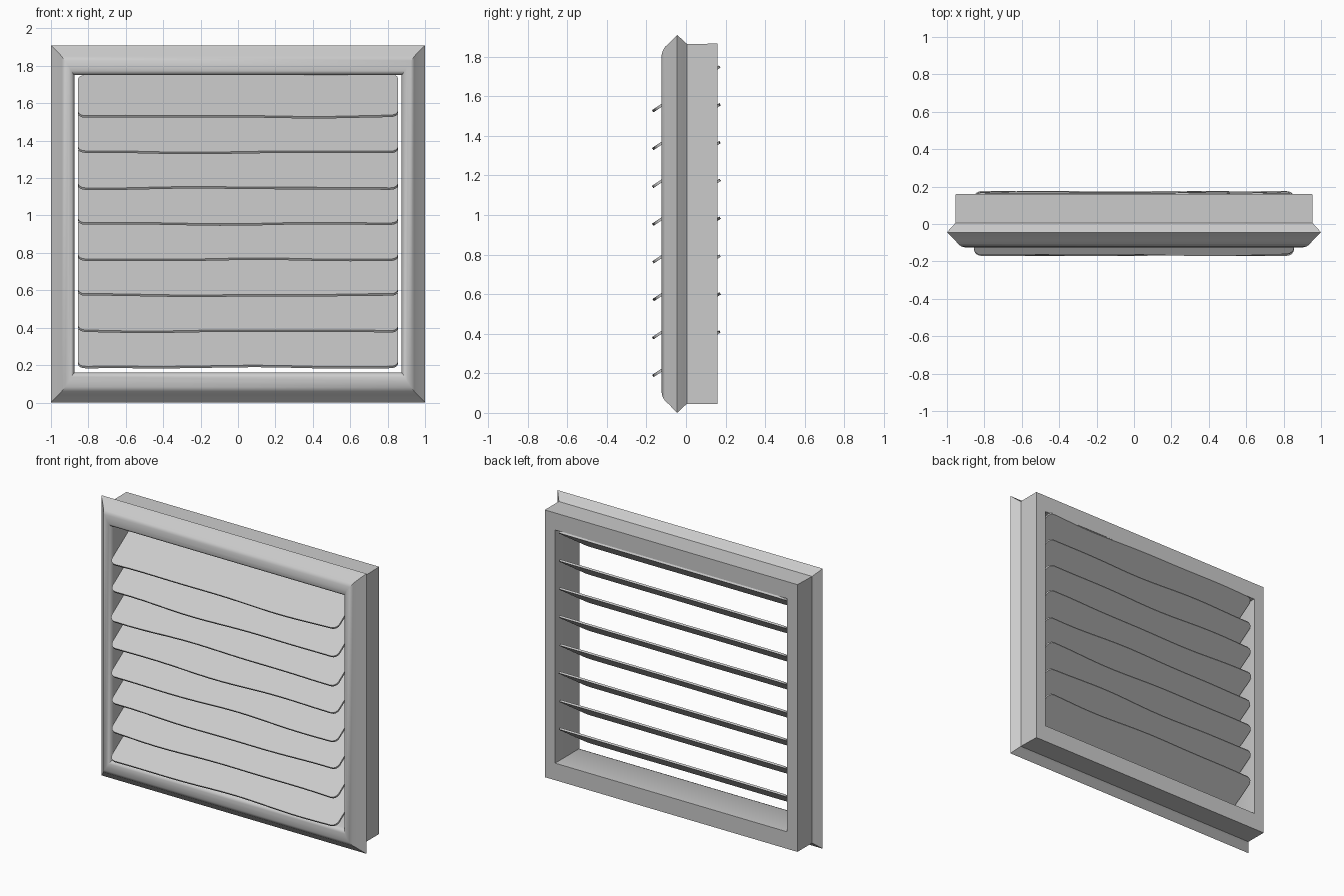
import bpy, bmesh, math, random

if "Cube" in bpy.data.objects:
    bpy.data.objects.remove(bpy.data.objects["Cube"])

random.seed(4)
ZC = 0.955


def finish(bm, name, angle):
    bmesh.ops.recalc_face_normals(bm, faces=bm.faces)
    me = bpy.data.meshes.new(name)
    bm.to_mesh(me)
    bm.free()
    ob = bpy.data.objects.new(name, me)
    bpy.context.collection.objects.link(ob)
    bpy.ops.object.select_all(action='DESELECT')
    ob.select_set(True)
    bpy.context.view_layer.objects.active = ob
    bpy.ops.object.shade_smooth_by_angle(angle=math.radians(angle))
    return ob


# Frame: mitred sweep of one section (half width, half height, y)
section = [(0.875, 0.795, 0.16), (0.875, 0.795, -0.095), (0.881, 0.803, -0.112),
           (0.892, 0.818, -0.122), (0.905, 0.843, -0.125), (0.925, 0.872, -0.119),
           (0.942, 0.895, -0.106), (0.955, 0.91, -0.088), (1.0, 0.955, -0.045),
           (0.982, 0.936, -0.024), (0.967, 0.921, -0.009), (0.955, 0.909, 0.006),
           (0.953, 0.911, 0.16)]
bm = bmesh.new()
rings = [[bm.verts.new((sx * w, y, ZC + sz * h)) for w, h, y in section]
         for sx, sz in ((-1, -1), (1, -1), (1, 1), (-1, 1))]
n = len(section)
for i in range(4):
    a, b = rings[i], rings[(i + 1) % 4]
    for j in range(n):
        k = (j + 1) % n
        bm.faces.new((a[j], b[j], b[k], a[k]))
finish(bm, "frame", 35)

# Slats: rounded, slightly wavy boards sloping down to the front
HALF, LENGTH, THICK, R = 0.855, 0.395, 0.013, 0.04
SLOPE = math.atan2(0.22, 0.33)


def edge_wave():
    p, q = random.uniform(0, 6.28), random.uniform(0, 6.28)
    return lambda x: 0.005 * math.sin(4.5 * x + p) + 0.003 * math.sin(8 * x + q)


def slat(z):
    low, high = edge_wave(), edge_wave()
    front = []
    for i in range(5):
        t = math.pi / 2 * i / 4
        front.append((-HALF + R - R * math.cos(t), R - R * math.sin(t)))
    front += [(-0.7 + 0.1 * i, 0) for i in range(15)]
    front += [(-x, s) for x, s in front[4::-1]]
    outline = [(x, s + low(x)) for x, s in front]
    outline += [(x, LENGTH - s + high(x)) for x, s in reversed(front)]
    c, sn = math.cos(SLOPE), math.sin(SLOPE)
    bm = bmesh.new()
    layers = []
    for t in (-THICK / 2, THICK / 2):
        layers.append([bm.verts.new((x, -0.162 + s * c - t * sn, z + s * sn + t * c))
                       for x, s in outline])
    bm.faces.new(layers[0])
    bm.faces.new(layers[1])
    m = len(outline)
    for i in range(m):
        j = (i + 1) % m
        bm.faces.new((layers[0][i], layers[0][j], layers[1][j], layers[1][i]))
    finish(bm, name="slat", angle=30)


for i in range(8):
    slat(0.19 + 0.1912 * i)
